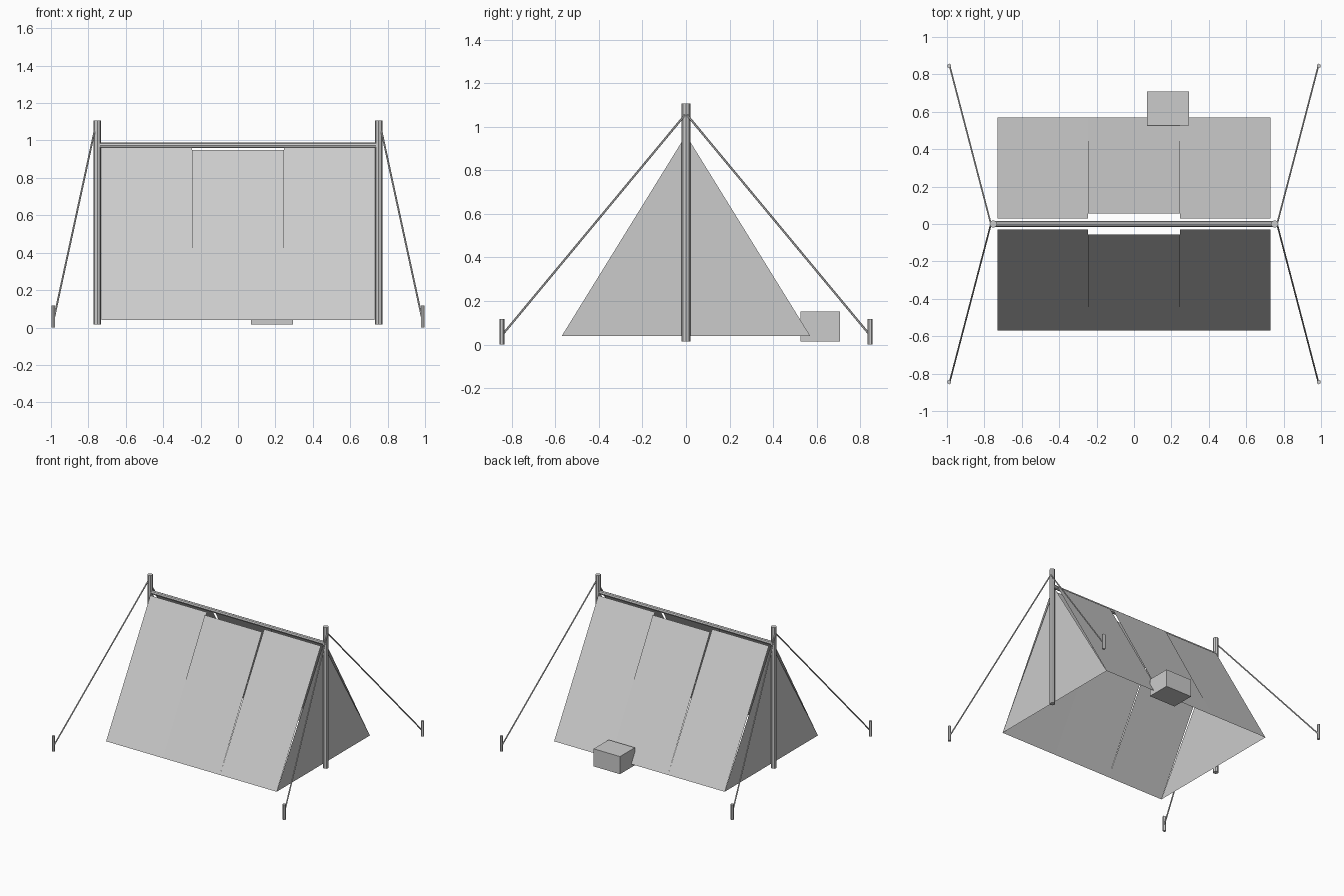
import bpy, math
from mathutils import Vector

if "Cube" in bpy.data.objects:
    bpy.data.objects.remove(bpy.data.objects["Cube"])


def mesh_object(name, verts, faces):
    me = bpy.data.meshes.new(name)
    me.from_pydata(verts, [], faces)
    ob = bpy.data.objects.new(name, me)
    bpy.context.collection.objects.link(ob)
    return ob


def rod(name, a, b, radius, sides):
    """Cylinder running from point a to point b."""
    a, b = Vector(a), Vector(b)
    d = b - a
    bpy.ops.mesh.primitive_cylinder_add(vertices=sides, radius=radius,
                                        depth=d.length, location=(a + b) / 2)
    ob = bpy.context.object
    ob.name = name
    ob.rotation_euler = d.to_track_quat('Z', 'Y').to_euler()
    return ob


W, DOOR = 0.73, 0.245          # half width of tent and of loose centre flap
BASE_Y, BASE_Z = 0.57, 0.04

# Sloping canvas: two fixed panels and a loose centre flap on each side
for side, sy in (("front", -1), ("back", 1)):
    for part, x0, x1, top_y, top_z in (("left", -W, -DOOR, 0.03, 0.962),
                                       ("flap", -DOOR, DOOR, 0.056, 0.95),
                                       ("right", DOOR, W, 0.03, 0.962)):
        verts = [(x0, sy * BASE_Y, BASE_Z), (x1, sy * BASE_Y, BASE_Z),
                 (x1, sy * top_y, top_z), (x0, sy * top_y, top_z)]
        face = (0, 1, 2, 3) if sy < 0 else (3, 2, 1, 0)
        mesh_object(f"{side}_canvas_{part}", verts, [face])

# Ridge pole
rod("ridge_pole", (-0.75, 0, 0.974), (0.75, 0, 0.974), 0.015, 8)

for end, sx in (("left", -1), ("right", 1)):
    # Triangular end wall
    x = sx * W
    verts = [(x, -BASE_Y, BASE_Z), (x, BASE_Y, BASE_Z), (x, 0, 0.962)]
    mesh_object(f"{end}_end_wall", verts, [(0, 1, 2) if sx > 0 else (2, 1, 0)])
    # Upright pole
    rod(f"{end}_upright_pole", (sx * 0.752, 0, 0.015), (sx * 0.752, 0, 1.107), 0.02, 8)
    # Guy ropes and ground stakes
    for side, sy in (("front", -1), ("back", 1)):
        rod(f"{end}_{side}_rope", (sx * 0.765, 0, 1.06),
            (sx * 0.985, sy * 0.843, 0.045), 0.005, 6)
        rod(f"{end}_{side}_stake", (sx * 0.988, sy * 0.845, 0),
            (sx * 0.988, sy * 0.845, 0.118), 0.012, 6)

# Supply crate at the back
bpy.ops.mesh.primitive_cube_add(size=1, location=(0.182, 0.617, 0.083))
crate = bpy.context.object
crate.name = "supply_crate"
crate.scale = (0.226, 0.182, 0.136)
